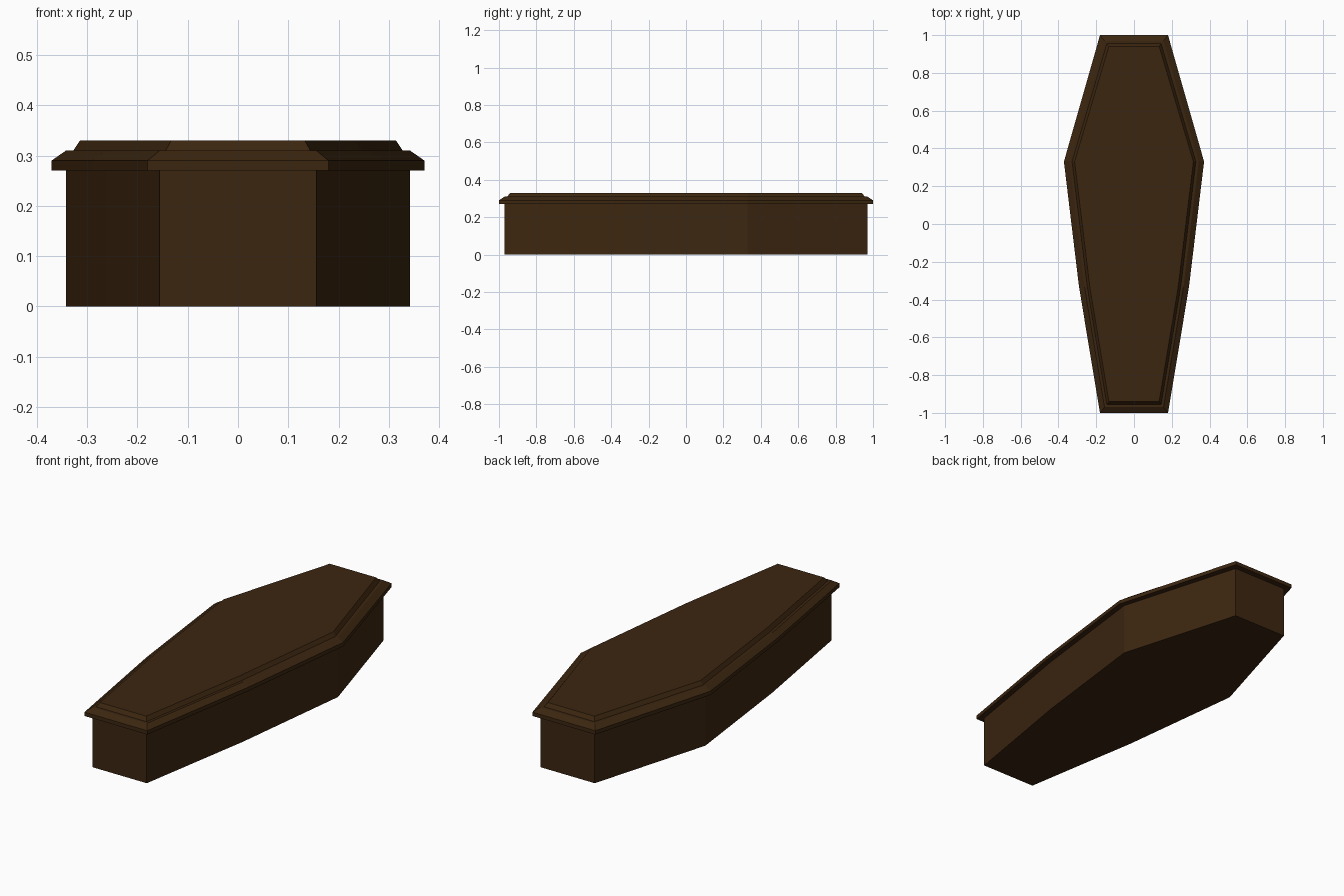
import bpy, bmesh

if "Cube" in bpy.data.objects:
    bpy.data.objects.remove(bpy.data.objects["Cube"])

wood = bpy.data.materials.new("dark brown wood")
wood.diffuse_color = (0.045, 0.0195, 0.005, 1)
wood.use_nodes = True
wood.node_tree.nodes["Principled BSDF"].inputs["Base Color"].default_value = wood.diffuse_color


def outline(d):
    """Eight-sided coffin outline, pulled in by d from the lid edge."""
    right = [(0.18 - 0.8 * d, -1 + d), (0.291 - 0.97 * d, -0.333),
             (0.371 - 0.96 * d, 0.33), (0.18 - 0.8 * d, 1 - d)]
    return right + [(-x, y) for x, y in reversed(right)]


def stacked_shell(name, levels):
    """Closed solid lofted through (inset, height) levels."""
    bm = bmesh.new()
    rings = [[bm.verts.new((x, y, z)) for x, y in outline(d)] for d, z in levels]
    bm.faces.new(rings[0][::-1])
    bm.faces.new(rings[-1])
    for a, b in zip(rings, rings[1:]):
        for i in range(len(a)):
            j = (i + 1) % len(a)
            bm.faces.new((a[i], a[j], b[j], b[i]))
    bmesh.ops.recalc_face_normals(bm, faces=bm.faces)
    mesh = bpy.data.meshes.new(name)
    bm.to_mesh(mesh)
    bm.free()
    mesh.materials.append(wood)
    obj = bpy.data.objects.new(name, mesh)
    bpy.context.collection.objects.link(obj)
    return obj


# Straight-sided box
stacked_shell("coffin_body", [(0.03, 0), (0.03, 0.27)])

# Lid: vertical rim, chamfer, narrow ledge, bevelled raised panel
stacked_shell("coffin_lid", [(0, 0.27), (0, 0.29), (0.03, 0.31),
                             (0.045, 0.31), (0.059, 0.33)])
